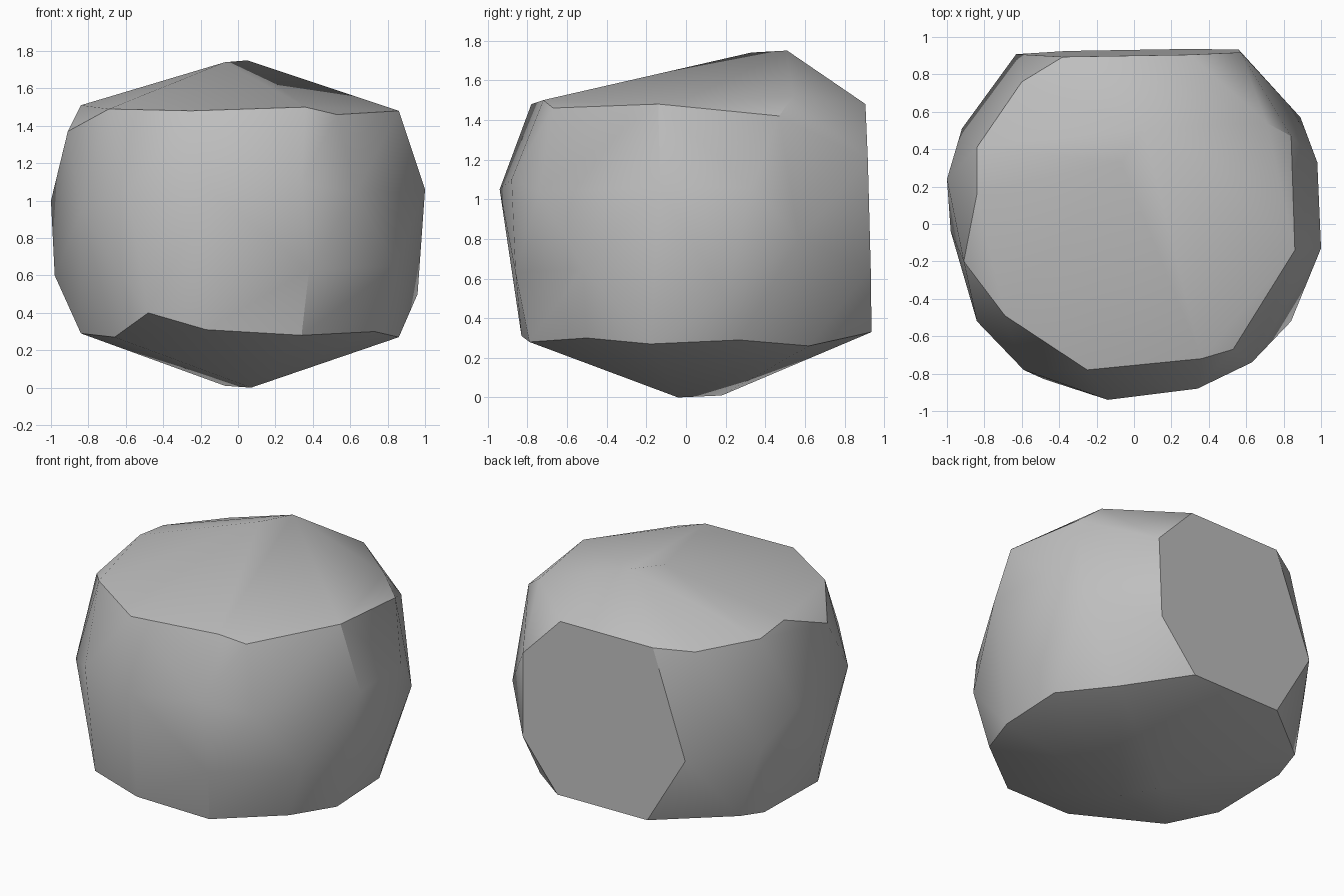
import bpy
import bmesh
import math

# Remove the default object
default_cube = bpy.data.objects.get("Cube")
if default_cube:
    bpy.data.objects.remove(default_cube, do_unlink=True)


def make_material(name, color):
    material = bpy.data.materials.new(name)
    material.use_nodes = True
    material.diffuse_color = color
    shader = next(node for node in material.node_tree.nodes
                  if node.type == 'BSDF_PRINCIPLED')
    shader.inputs["Base Color"].default_value = color
    shader.inputs["Roughness"].default_value = 0.9
    return material


def cleft_point(x, z):
    """Point on the flat, slightly tilted cleavage plane at the rear."""
    return (x, .94 + .017 * x - .027 * z, z)


def make_hull(name, points, material):
    """Wrap the chisel points in one closed, convex stone."""
    bm = bmesh.new()
    for point in points:
        bm.verts.new(point)
    bmesh.ops.convex_hull(bm, input=list(bm.verts))
    loose = [vert for vert in bm.verts if not vert.link_faces]
    bmesh.ops.delete(bm, geom=loose, context='VERTS')
    # Join the triangles of the flat rear face
    bmesh.ops.dissolve_limit(bm, angle_limit=math.radians(1),
                             verts=list(bm.verts), edges=list(bm.edges))
    bmesh.ops.recalc_face_normals(bm, faces=list(bm.faces))
    mesh = bpy.data.meshes.new(name)
    bm.to_mesh(mesh)
    bm.free()
    mesh.materials.append(material)
    stone = bpy.data.objects.new(name, mesh)
    bpy.context.collection.objects.link(stone)
    return stone


# Short ridges at the peak and the foot
peak = [(.05, .51, 1.75), (-.07, .33, 1.74)]
foot = [(-.07, .18, .01), (.07, -.04, 0)]

# Upper rim, where the sloping top meets the sides
upper_rim = [
    (-.6, .76, 1.46), (-.84, .41, 1.48), (-.84, .16, 1.51),
    (-.91, -.2, 1.37), (-.69, -.49, 1.49), (-.25, -.78, 1.48),
    (.36, -.72, 1.5), (.53, -.67, 1.46), (.86, -.14, 1.48),
    (.84, .47, 1.42), (.71, .54, 1.52),
]

# Bulging waist
waist = [
    (-.92, .51, .8), (-1, .24, 1), (-.98, -.04, .6),
    (-.84, -.52, .94), (-.59, -.78, 1.05), (-.14, -.94, 1.05),
    (.34, -.88, 1.1), (.38, -.86, .63), (.63, -.74, 1.04),
    (.84, -.52, .65), (1, -.13, 1.06), (.96, .2, .5),
    (.98, .33, 1.06), (.89, .57, .8),
]

# Lower rim, where the sides meet the tapering underside
lower_rim = [
    (-.8, .57, .34), (-.84, .37, .3), (-.84, -.2, .29), (-.66, -.49, .27),
    (-.48, -.83, .4), (-.17, -.83, .31), (.34, -.79, .28),
    (.73, -.5, .3), (.86, -.18, .27), (.86, .27, .29), (.65, .62, .26),
]

# Outline of the flat rear face
cleft = [cleft_point(x, z) for x, z in (
    (-.38, 1.48), (-.63, .79), (-.36, .33), (.3, .33),
    (.56, .65), (.57, 1.2), (.3, 1.48))]

stone_grey = make_material("stone grey", (.52, .52, .52, 1))
boulder = make_hull("boulder", peak + foot + upper_rim + waist + lower_rim + cleft,
                    stone_grey)

# Soft sides with crisp rims
bpy.ops.object.select_all(action='DESELECT')
boulder.select_set(True)
bpy.context.view_layer.objects.active = boulder
bpy.ops.object.shade_smooth_by_angle(angle=math.radians(30))
